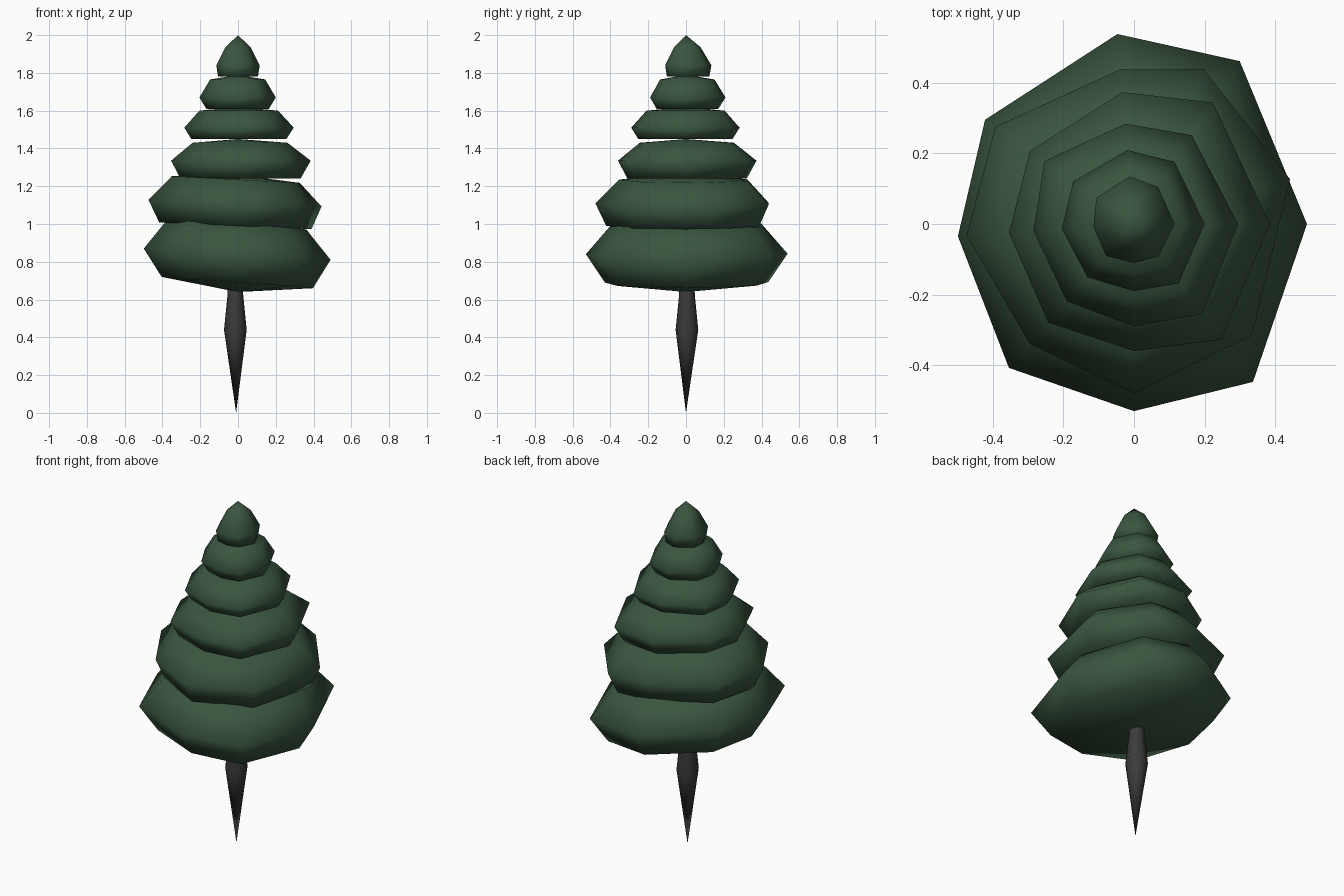
import bpy
import bmesh
from math import radians, sin, cos
from mathutils import Vector

if "Cube" in bpy.data.objects:
    bpy.data.objects.remove(bpy.data.objects["Cube"])


def make_material(name, rgb):
    mat = bpy.data.materials.new(name)
    mat.use_nodes = True
    mat.diffuse_color = (*rgb, 1)
    shader = mat.node_tree.nodes["Principled BSDF"]
    shader.inputs["Base Color"].default_value = (*rgb, 1)
    shader.inputs["Roughness"].default_value = 0.9
    return mat


def lofted_part(name, rings, bottom, top, material):
    """Join rings of points from bottom to top and close both ends at a pole."""
    bm = bmesh.new()
    loops = [[bm.verts.new(p) for p in ring] for ring in rings]
    low, high = bm.verts.new(bottom), bm.verts.new(top)
    count = len(loops[0])
    for i in range(count):
        j = (i + 1) % count
        bm.faces.new((low, loops[0][j], loops[0][i]))
        bm.faces.new((high, loops[-1][i], loops[-1][j]))
        for a, b in zip(loops, loops[1:]):
            bm.faces.new((a[i], a[j], b[j], b[i]))
    bmesh.ops.recalc_face_normals(bm, faces=bm.faces)
    mesh = bpy.data.meshes.new(name)
    bm.to_mesh(mesh)
    bm.free()
    mesh.materials.append(material)
    mesh.shade_smooth()
    obj = bpy.data.objects.new(name, mesh)
    bpy.context.scene.collection.objects.link(obj)
    return obj


needle_green = make_material("needle green", (0.042, 0.092, 0.05))
bark_grey = make_material("bark grey", (0.046, 0.044, 0.044))

# Compass angles of the eight corners shared by every foliage tier
corners = (0, 57, 95, 145, 184, 229, 270, 307)


def foliage_tier(name, radii, profile, bottom, top, twist=0, tilt=0):
    """Uneven octagonal cushion; profile is (radius factor, height) per ring."""
    rings = []
    for factor, height in profile:
        ring = []
        for angle, radius in zip(corners, radii):
            a = radians(angle)
            a += radians(twist) * max(0, cos(a))
            r = radius * factor
            ring.append(Vector((r * cos(a), r * sin(a), height - tilt * cos(a))))
        rings.append(ring)
    return lofted_part(name, rings, (0, 0, bottom), (0, 0, top), needle_green)


# Foliage, from the widest tier to the tip
foliage_tier("foliage_bottom", (.49, .55, .54, .515, .5, .54, .53, .56),
             ((.81, .69), (1, .84), (.74, 1)), .64, 1.04, tilt=.03)
foliage_tier("foliage_lower", (.46, .48, .44, .48, .475, .45, .48, .46),
             ((.88, .99), (1, 1.11), (.74, 1.235)), 1, 1.26, twist=16, tilt=.018)
foliage_tier("foliage_middle", (.385, .41, .375, .36, .355, .37, .36, .41),
             ((.86, 1.24), (1, 1.335), (.68, 1.43)), 1.24, 1.45)
foliage_tier("foliage_upper", (.295, .3, .285, .31, .285, .29, .29, .32),
             ((.87, 1.45), (1, 1.51), (.72, 1.6)), 1.45, 1.62)
foliage_tier("foliage_high", (.2, .21, .21, .21, .205, .2, .19, .21),
             ((.82, 1.61), (1, 1.67), (.72, 1.765)), 1.61, 1.79)
foliage_tier("foliage_tip", (.115, .125, .135, .13, .115, .12, .11, .115),
             ((.92, 1.78), (1, 1.84), (.58, 1.935)), 1.78, 2)

# Trunk: a spindle that tapers to a point at the ground
trunk_rings = [
    [(r * cos(radians(a)) - .014, r * sin(radians(a)) + .005, z)
     for a in range(0, 360, 45)]
    for r, z in ((.06, .44), (.042, .62), (.038, .72))
]
lofted_part("trunk", trunk_rings, (-.01, 0, 0), (-.01, 0, .75), bark_grey)
